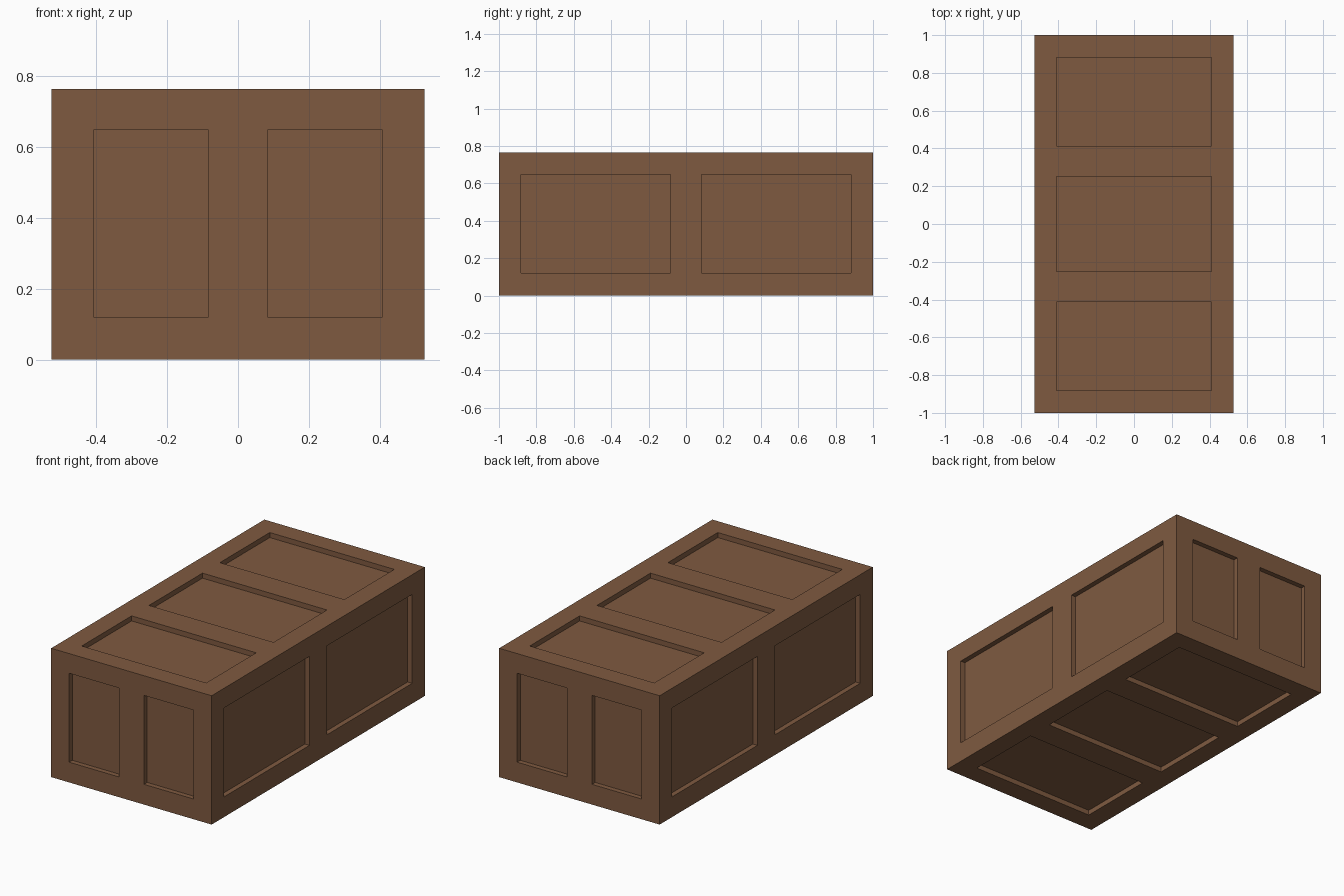
import bpy
import bmesh
from mathutils import Matrix, Vector

if "Cube" in bpy.data.objects:
    bpy.data.objects.remove(bpy.data.objects["Cube"])

X, Y, H = 0.527, 1.0, 0.765     # half width, half length, height
MARGIN = 0.118                  # border around the panels
DEPTH = 0.03                    # how far the panels are recessed
PX, PY = X - MARGIN, Y - MARGIN
PZ = (0.12, 0.648)


def add_box(bm, lo, hi):
    lo, hi = Vector(lo), Vector(hi)
    m = Matrix.Translation((lo + hi) / 2) @ Matrix.Diagonal((*(hi - lo), 1))
    bmesh.ops.create_cube(bm, size=1, matrix=m)


def make_object(name, bm):
    mesh = bpy.data.meshes.new(name)
    bm.to_mesh(mesh)
    bm.free()
    ob = bpy.data.objects.new(name, mesh)
    bpy.context.collection.objects.link(ob)
    return ob


# Solid crate body
bm = bmesh.new()
add_box(bm, (-X, -Y, 0), (X, Y, H))
crate = make_object("crate_body", bm)
wood = bpy.data.materials.new("brown_wood")
wood.diffuse_color = (0.212, 0.102, 0.051, 1)
wood.use_nodes = True
wood.node_tree.nodes["Principled BSDF"].inputs["Base Color"].default_value = wood.diffuse_color
crate.data.materials.append(wood)

# Panel recesses, each cutter reaching OUT beyond the surface
OUT = 0.05
bm = bmesh.new()
for s in (-1, 1):
    # two panels on each end and each long side
    y0, y1 = sorted((s * (Y - DEPTH), s * (Y + OUT)))
    x0, x1 = sorted((s * (X - DEPTH), s * (X + OUT)))
    for a, b in ((-1, -0.083), (0.083, 1)):
        add_box(bm, (max(a, -PX), y0, PZ[0]), (min(b, PX), y1, PZ[1]))
        add_box(bm, (x0, max(a, -PY), PZ[0]), (x1, min(b, PY), PZ[1]))
# three panels on top and bottom
for z0, z1 in ((-OUT, DEPTH), (H - DEPTH, H + OUT)):
    for a, b in ((-PY, -0.414), (-0.251, 0.251), (0.414, PY)):
        add_box(bm, (-PX, a, z0), (PX, b, z1))
cutter = make_object("panel_cutter", bm)
cutter.data.materials.append(wood)
cutter.hide_render = True

# Cut the recesses and discard the cutter
mod = crate.modifiers.new("panels", 'BOOLEAN')
mod.operation = 'DIFFERENCE'
mod.solver = 'EXACT'
mod.object = cutter
bpy.context.view_layer.objects.active = crate
crate.select_set(True)
bpy.ops.object.modifier_apply(modifier=mod.name)
bpy.data.objects.remove(cutter)
